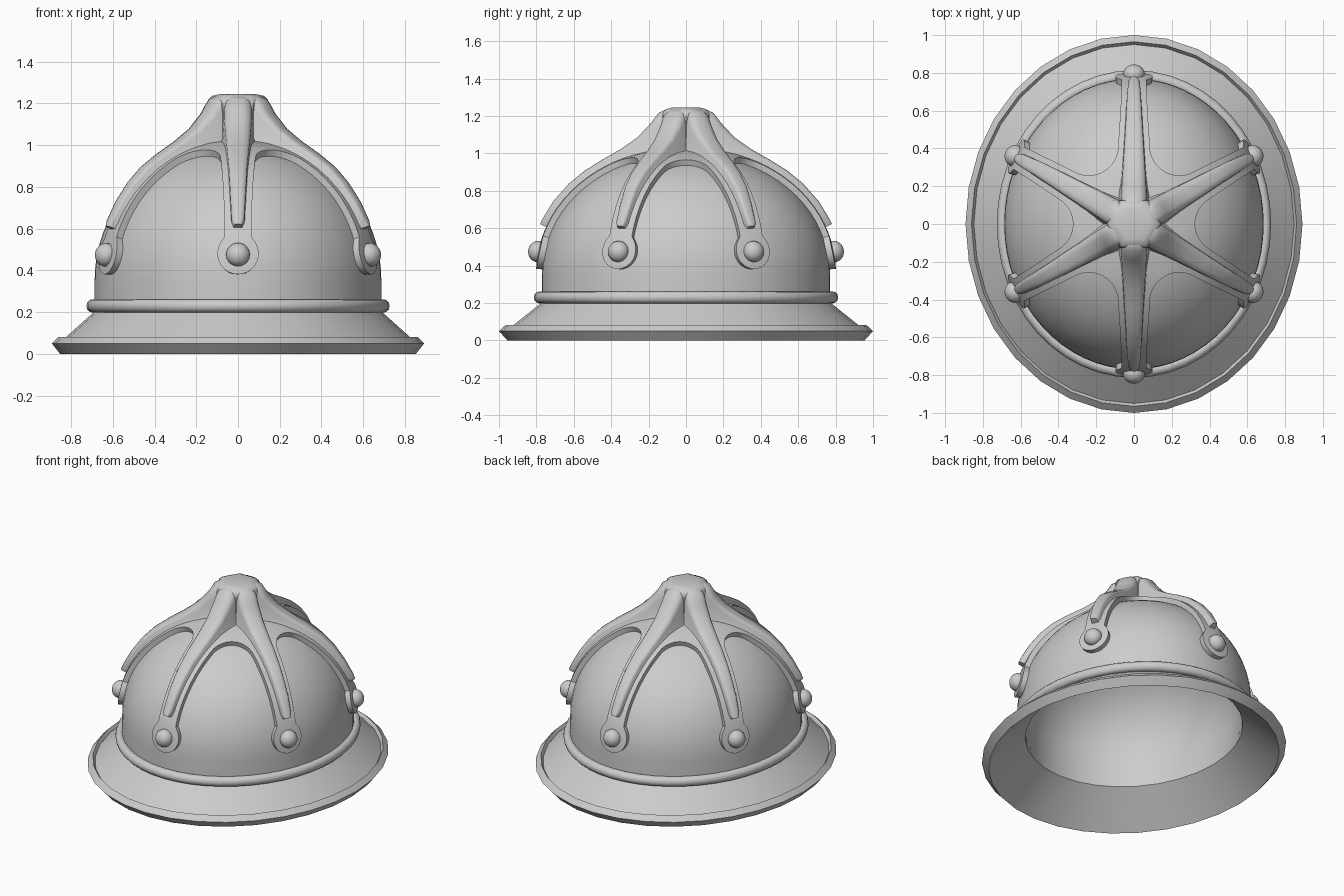
import bpy, math
from mathutils import Vector

if "Cube" in bpy.data.objects:
    bpy.data.objects.remove(bpy.data.objects["Cube"])

SX = 0.892                     # plan is an ellipse, narrower in x
A, B, C, ZC, P = 0.77 * SX, 0.77, 0.652, 0.35, 2.06   # slightly full dome
AZIMUTHS = [math.radians(30 + 60 * i) for i in range(6)]


def smooth(ob, angle):
    bpy.ops.object.select_all(action='DESELECT')
    ob.select_set(True)
    bpy.context.view_layer.objects.active = ob
    bpy.ops.object.shade_smooth_by_angle(angle=math.radians(angle))


def make(name, verts, faces, angle=35):
    me = bpy.data.meshes.new(name)
    me.from_pydata([tuple(v) for v in verts], [], faces)
    ob = bpy.data.objects.new(name, me)
    bpy.context.collection.objects.link(ob)
    smooth(ob, angle)
    bpy.ops.object.mode_set(mode='EDIT')
    bpy.ops.mesh.select_all(action='SELECT')
    bpy.ops.mesh.remove_doubles(threshold=1e-4)
    bpy.ops.mesh.normals_make_consistent(inside=False)
    bpy.ops.object.mode_set(mode='OBJECT')
    smooth(ob, angle)
    return ob


def lathe(name, profile, n, sx=SX, closed=False, angle=35):
    m = len(profile)
    verts = [(r * sx * math.cos(2 * math.pi * i / n), r * math.sin(2 * math.pi * i / n), z)
             for i in range(n) for r, z in profile]
    faces = [(i * m + j, ((i + 1) % n) * m + j,
              ((i + 1) % n) * m + (j + 1) % m, i * m + (j + 1) % m)
             for i in range(n) for j in range(m if closed else m - 1)]
    return make(name, verts, faces, angle)


def grid_faces(rows, cols, base):
    return [(base + i * cols + j, base + i * cols + j + 1,
             base + (i + 1) * cols + j + 1, base + (i + 1) * cols + j)
            for i in range(rows - 1) for j in range(cols - 1)]


def normal(p):
    return Vector((p.x / A**2, p.y / B**2, (p.z - ZC) / C**2)).normalized()


def dome_z(x, y):
    k = math.hypot(x / A, y / B)
    return ZC + C * (1 - k**P)**(1 / P)


def snap(p, offset=0.0):
    """Project a point on the dome along the ray from its centre."""
    q = p - Vector((0, 0, ZC))
    k = (math.hypot(q.x / A, q.y / B)**P + abs(q.z / C)**P)**(1 / P)
    s = q / k + Vector((0, 0, ZC))
    return s + normal(s) * offset


def axes(az):
    d = Vector((math.cos(az), math.sin(az), 0))
    t = Vector((-d.y, d.x, 0))
    rad = 1 / math.sqrt((d.x / A)**2 + (d.y / B)**2)
    return d, t, rad


# Hollow dome shell
arc = [(math.cos(a)**(2 / P), math.sin(a)**(2 / P))
       for a in [math.pi / 2 * i / 18 for i in range(18)]] + [(0, 1)]
dome = [(B, 0.2)] + [(B * c, ZC + C * s) for c, s in arc]
inner = [(0.715 * c, ZC + (C - 0.05) * s) for c, s in reversed(arc)]
lathe("dome", dome + inner + [(0.715, 0.2)], 64, closed=True)

# Flared brim with a raised lip
lathe("brim", [(0.715, 0.2), (0.955, 0.0), (1.0, 0.05), (0.965, 0.082), (0.95, 0.06),
               (0.775, 0.2), (0.765, 0.24), (0.715, 0.24)], 32, closed=True, angle=25)

# Rolled band above the brim
lathe("band", [(0.782 + 0.032 * math.cos(a), 0.23 + 0.032 * math.sin(a))
               for a in [2 * math.pi * k / 12 for k in range(12)]], 48, closed=True, angle=60)


# Star-shaped plate: six arms with filleted inner corners and round ends
def arm_width(r, z):
    if r < 0.2685:
        return r * math.tan(math.radians(30))
    if r < 0.398:
        return 0.23 - math.sqrt(0.15**2 - (r - 0.398)**2)
    neck = 0.08 - 0.018 * min(1, (r - 0.398) / 0.3)
    disc = math.sqrt(max(0, 0.095**2 - (z - 0.475)**2))
    return disc if z < 0.475 else max(neck, disc)


verts, faces = [], []
for az in AZIMUTHS:
    d, t, rad = axes(az)
    samples = [(r, dome_z(d.x * r, d.y * r)) for r in
               [0.01, 0.1, 0.2, 0.2684, 0.275, 0.285, 0.3, 0.32, 0.345, 0.37, 0.4, 0.45, 0.5, 0.55]]
    z_start = samples[-1][1]
    zs = [z_start + (0.57 - z_start) * k / 6 for k in range(1, 7)]
    zs += [0.475 + 0.0949 * math.cos(math.pi * k / 14) for k in range(1, 15)]
    samples += [(rad * (1 - ((z - ZC) / C)**P)**(1 / P), z) for z in zs]
    base = len(verts)
    for r, z in samples:
        w = arm_width(r, z)
        for j in range(-3, 4):
            p = d * r + t * (w * j / 3)
            p.z = dome_z(p.x, p.y) if r < 0.46 else z
            verts.append(snap(p, 0.032))
    faces += grid_faces(len(samples), 7, base)
plate = make("star_plate", verts, faces)
if plate.data.polygons[0].normal.z < 0:
    plate.data.flip_normals()
solid = plate.modifiers.new("thickness", 'SOLIDIFY')
solid.thickness = 0.045
solid.offset = -1
bpy.ops.object.modifier_apply(modifier=solid.name)
smooth(plate, 35)

# Six raised ribs: (radius, ridge height, half width)
RIDGE = [(0.06, 1.236, 0.07), (0.11, 1.234, 0.07), (0.145, 1.218, 0.07), (0.19, 1.16, 0.068),
         (0.26, 1.085, 0.063), (0.35, 1.022, 0.057), (0.45, 0.965, 0.051), (0.55, 0.9, 0.045),
         (0.63, 0.825, 0.041), (0.695, 0.725, 0.036), (0.738, 0.63, 0.031), (0.74, 0.6, 0.02)]
SECTION = [(-1.25, 0), (-1.05, 0.15), (-0.97, 0.75), (-0.8, 0.93), (-0.4, 1), (0.4, 1),
           (0.8, 0.93), (0.97, 0.75), (1.05, 0.15), (1.25, 0)]
for i, az in enumerate(AZIMUTHS):
    d, t, rad = axes(az)
    k = 1 if rad > 0.76 else 0.945          # side ribs sit a little closer in
    verts = []
    for r, z, w in RIDGE:
        top = d * (r * k if r > 0.15 else r) + Vector((0, 0, z))
        foot = snap(top, 0.015)
        if r > 0.4:                         # keep the ridge proud of the plate
            low = snap(top, 0.068)
            top = max(top, low, key=lambda p: (p - foot).dot(normal(foot)))
        for u, v in SECTION:
            verts.append(foot.lerp(top, v) + t * (u * w))
    m = len(SECTION)
    faces = grid_faces(len(RIDGE), m, 0)
    faces += [tuple(range(m)), tuple(range((len(RIDGE) - 1) * m, len(RIDGE) * m))]
    make(f"rib_{i + 1}", verts, faces, 50)

# Hexagonal crown where the ribs meet
lathe("crown_cap", [(0.0, 1.246), (0.09, 1.244), (0.125, 1.236), (0.143, 1.218), (0.146, 1.19),
                    (0.146, 0.95)], 6, sx=1, angle=50)

# Domed rivets at the arm ends
for i, az in enumerate(AZIMUTHS):
    d, t, rad = axes(az)
    p = snap(d * rad * 0.982 + Vector((0, 0, 0.468)), 0.035)
    bpy.ops.mesh.primitive_uv_sphere_add(segments=20, ring_count=12, radius=0.057, location=p)
    ob = bpy.context.object
    ob.name = f"rivet_{i + 1}"
    ob.scale = (1, 1, 0.9)
    ob.rotation_euler = normal(p).to_track_quat('Z', 'Y').to_euler()
    bpy.ops.object.shade_smooth()
